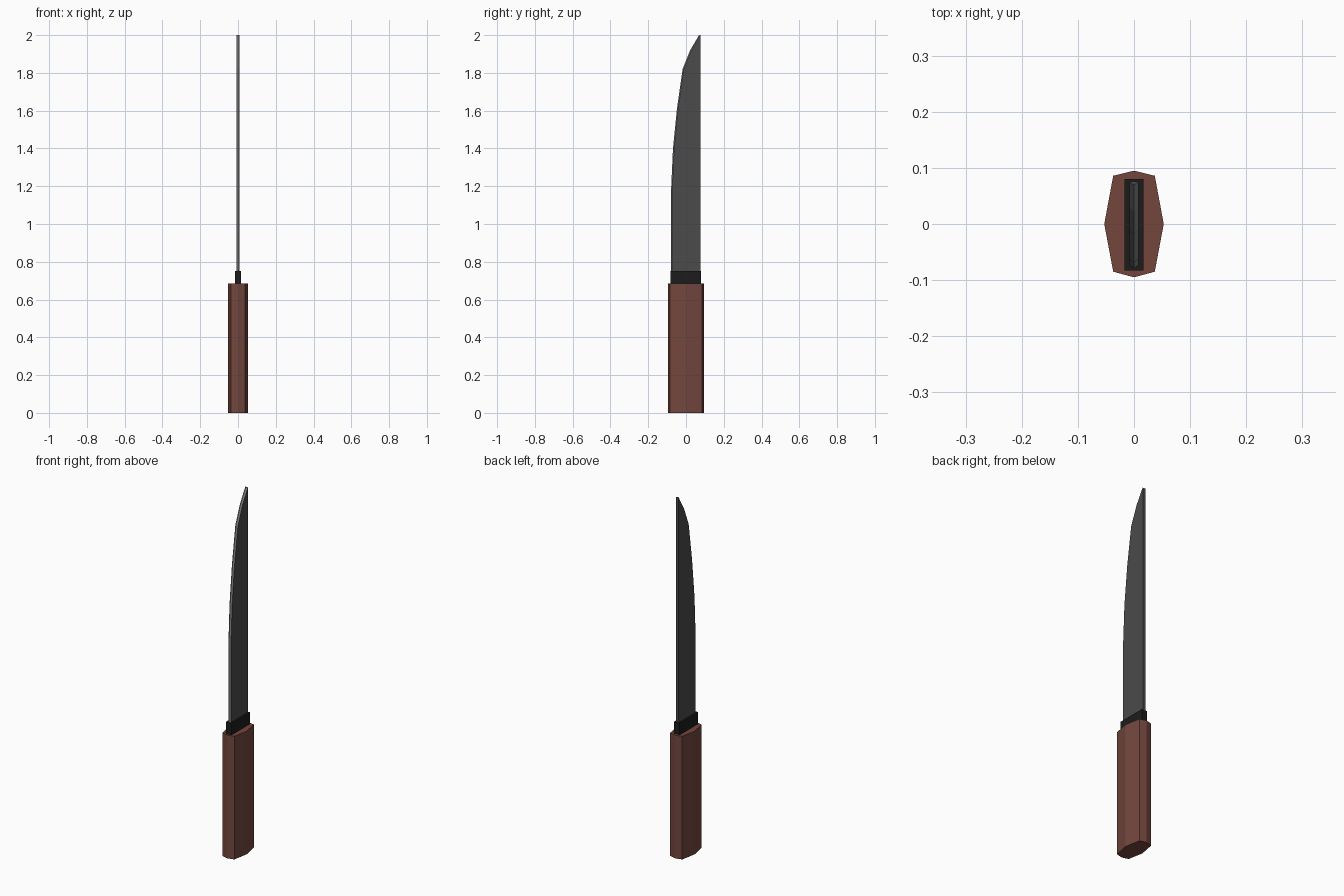
import bpy, bmesh

if "Cube" in bpy.data.objects:
    bpy.data.objects.remove(bpy.data.objects["Cube"])


def material(name, color):
    m = bpy.data.materials.new(name)
    m.diffuse_color = (*color, 1)
    m.use_nodes = True
    m.node_tree.nodes["Principled BSDF"].inputs["Base Color"].default_value = m.diffuse_color
    return m


def loft(name, rings, mats, edge_sides=()):
    """Skin a stack of equal-length rings; edge_sides use the second material."""
    bm = bmesh.new()
    loops = [[bm.verts.new(p) for p in ring] for ring in rings]
    n = len(loops[0])
    for low, high in zip(loops, loops[1:]):
        for i in range(n):
            j = (i + 1) % n
            face = bm.faces.new((low[i], low[j], high[j], high[i]))
            face.material_index = int(i in edge_sides)
    bm.faces.new(loops[0][::-1])
    bm.faces.new(loops[-1])
    bmesh.ops.recalc_face_normals(bm, faces=bm.faces)
    mesh = bpy.data.meshes.new(name)
    bm.to_mesh(mesh)
    bm.free()
    for m in mats:
        mesh.materials.append(m)
    obj = bpy.data.objects.new(name, mesh)
    bpy.context.collection.objects.link(obj)
    return obj


def prism(name, outline, z0, z1, mat):
    return loft(name, [[(x, y, z) for x, y in outline] for z in (z0, z1)], [mat])


wood = material("wood", (0.17, 0.062, 0.048))
black = material("black_collar", (0.012, 0.012, 0.012))
steel = material("dark_steel", (0.07, 0.07, 0.07))
bright = material("ground_steel", (0.25, 0.25, 0.25))

# Eight-sided handle
half = [(0, -0.095), (0.037, -0.085), (0.053, 0), (0.037, 0.086), (0, 0.095)]
outline = half + [(-x, y) for x, y in half[-2:0:-1]]
prism("handle", outline, 0, 0.685, wood)

# Collar between handle and blade
prism("collar", [(-0.017, -0.083), (0.017, -0.083), (0.017, 0.08), (-0.017, 0.08)],
      0.685, 0.75, black)

# Blade: straight spine, curved cutting edge given as (y, z)
t, spine, bevel = 0.008, 0.076, 0.006
edge = [(-0.079, 0.75), (-0.079, 1.18), (-0.069, 1.4), (-0.048, 1.61),
        (-0.018, 1.82), (0.022, 1.92), (0.069, 2.0)]
rings = [[(0, y, z), (t, y + bevel, z), (t, spine, z), (-t, spine, z), (-t, y + bevel, z)]
         for y, z in edge]
loft("blade", rings, [steel, bright], edge_sides=(0, 4))
